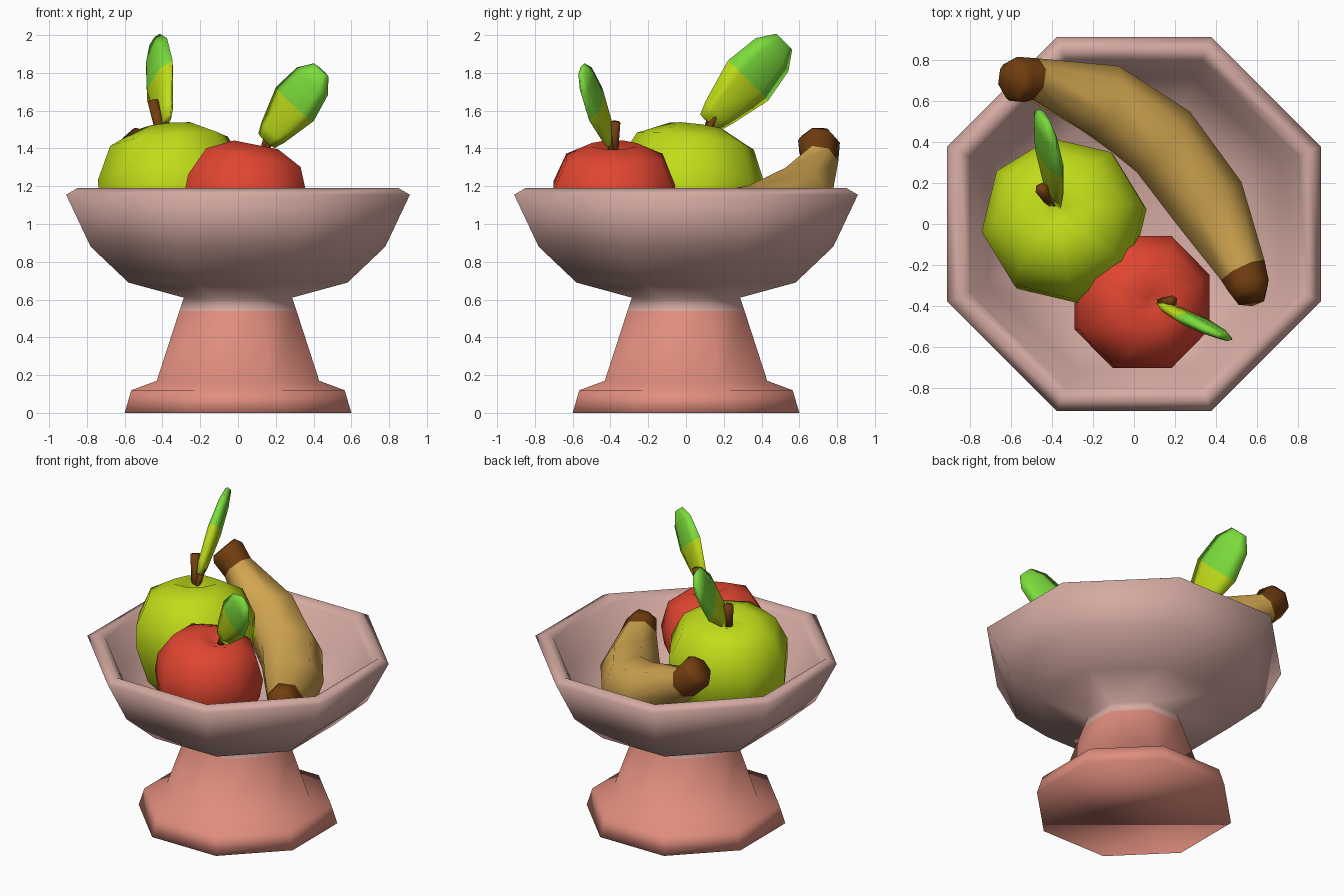
import bpy, bmesh, math
from mathutils import Vector, Matrix

if "Cube" in bpy.data.objects:
    bpy.data.objects.remove(bpy.data.objects["Cube"])


def material(name, rgb):
    m = bpy.data.materials.new(name)
    m.diffuse_color = (*rgb, 1)
    m.use_nodes = True
    m.node_tree.nodes["Principled BSDF"].inputs["Base Color"].default_value = m.diffuse_color
    return m


BOWL = material("pale_pink", (0.66, 0.40, 0.36))
BASE = material("salmon", (0.75, 0.27, 0.21))
LIME = material("lime_green", (0.53, 0.72, 0.01))
RED = material("apple_red", (0.75, 0.06, 0.03))
YELLOW = material("banana_yellow", (0.64, 0.38, 0.08))
BROWN = material("bark_brown", (0.17, 0.048, 0.005))
LEAF = material("leaf_green", (0.20, 0.72, 0.045))


def loft(name, rings, mats, rule=lambda i: 0):
    """Skin a list of point rings, close both ends, colour by segment index."""
    bm = bmesh.new()
    vs = [[bm.verts.new(p) for p in r] for r in rings]
    n = len(rings[0])
    for i in range(len(vs) - 1):
        for j in range(n):
            k = (j + 1) % n
            f = bm.faces.new((vs[i][j], vs[i][k], vs[i + 1][k], vs[i + 1][j]))
            f.material_index = rule(i)
    for ring, i in ((vs[0], 0), (vs[-1], len(vs) - 2)):
        f = bm.faces.new(ring)
        f.material_index = rule(i)
    bmesh.ops.recalc_face_normals(bm, faces=bm.faces)
    for f in bm.faces:
        f.smooth = True
    me = bpy.data.meshes.new(name)
    bm.to_mesh(me)
    bm.free()
    for m in mats:
        me.materials.append(m)
    ob = bpy.data.objects.new(name, me)
    bpy.context.collection.objects.link(ob)
    return ob


def turned(profile, n=8, phase=math.pi / 8):
    return [[(r * math.cos(phase + j * math.tau / n), r * math.sin(phase + j * math.tau / n), z)
             for j in range(n)] for r, z in profile]


def tube(points, radii, n):
    """Rings perpendicular to a path."""
    pts = [Vector(p) for p in points]
    rings = []
    for i, p in enumerate(pts):
        t = (pts[min(i + 1, len(pts) - 1)] - pts[max(i - 1, 0)]).normalized()
        a = t.cross(Vector((0.3, 0.5, 0.8)).cross(t)).normalized()
        b = t.cross(a)
        rings.append([p + radii[i] * (a * math.cos(j * math.tau / n) + b * math.sin(j * math.tau / n))
                      for j in range(n)])
    return rings


# Pedestal bowl: octagonal profile given as flat-to-centre distance and height
profile = [(0.60, 0), (0.565, 0.12), (0.43, 0.17), (0.31, 0.54), (0.287, 0.61), (0.58, 0.69),
           (0.78, 0.88), (0.91, 1.155), (0.85, 1.19), (0.80, 1.15), (0.71, 0.92), (0.52, 0.77), (0.15, 0.71)]
c = math.cos(math.pi / 8)
loft("pedestal_bowl", turned([(r / c, z) for r, z in profile]), [BASE, BOWL], lambda i: 0 if i < 3 else 1)


# Apples: dimpled turned shape, tilted towards the stem
def apple(name, mat, centre, axis, spin, size):
    prof = [(0.10, -0.36), (0.18, -0.39), (0.33, -0.25), (0.405, -0.02),
            (0.405, 0.13), (0.32, 0.31), (0.15, 0.39), (0.04, 0.35)]
    ob = loft(name, turned(prof, 8, spin), [mat])
    rot = Vector((0, 0, 1)).rotation_difference(Vector(axis)).to_matrix().to_4x4()
    ob.data.transform(Matrix.Translation(centre) @ rot @ Matrix.Scale(size, 4))


apple("green_apple", LIME, (-0.335, 0.01, 1.135), (-0.10, 0.13, 1), math.radians(9), 0.99)
apple("red_apple", RED, (0.03, -0.38, 1.09), (0.20, 0, 1), math.pi / 8, 0.86)


# Stems
def stem(name, a, b, r):
    loft(name, tube([a, b], [r * 0.8, r], 6), [BROWN])


stem("green_apple_stem", (-0.40, 0.10, 1.43), (-0.45, 0.17, 1.65), 0.033)
stem("red_apple_stem", (0.12, -0.385, 1.33), (0.185, -0.375, 1.54), 0.028)
stem("green_apple_leaf_stalk", (-0.39, 0.09, 1.44), (-0.38, 0.15, 1.57), 0.022)
stem("red_apple_leaf_stalk", (0.13, -0.385, 1.35), (0.19, -0.415, 1.48), 0.02)


# Leaves: flattened, wide in the middle, tip half in brighter green
def leaf(name, a, b, wide, size):
    a, b, w = Vector(a), Vector(b), Vector(wide)
    d = b - a
    w = (w - d * (w.dot(d) / d.dot(d))).normalized()
    th = d.normalized().cross(w)
    rings = []
    for t, hw, ht in ((0, 0.07, 0.02), (0.12, 0.10, 0.035), (0.52, 0.165, 0.045),
                      (0.84, 0.135, 0.035), (1, 0.065, 0.02)):
        rings.append([a + d * t + size * (w * hw * math.cos(j * math.pi / 3) + th * ht * math.sin(j * math.pi / 3))
                      for j in range(6)])
    loft(name, rings, [LIME, LEAF], lambda i: 0 if i < 2 else 1)


leaf("green_apple_leaf", (-0.385, 0.12, 1.535), (-0.44, 0.52, 1.965), (0.4, -0.63, 0.63), 1.0)
leaf("red_apple_leaf", (0.15, -0.40, 1.44), (0.44, -0.55, 1.815), (-0.75, 0.25, 0.65), 0.84)

# Banana: curved tube with brown ends
path = [(-0.60, 0.695, 1.45), (-0.57, 0.70, 1.42), (-0.49, 0.705, 1.33), (-0.16, 0.60, 1.13), (0.13, 0.40, 1.01),
        (0.36, 0.10, 0.97), (0.53, -0.23, 1.03), (0.56, -0.31, 1.07), (0.565, -0.36, 1.10)]
radii = [0.09, 0.115, 0.105, 0.19, 0.205, 0.195, 0.12, 0.105, 0.08]
loft("banana", tube(path, radii, 7), [YELLOW, BROWN], lambda i: 1 if i in (0, 1, 6, 7) else 0)
